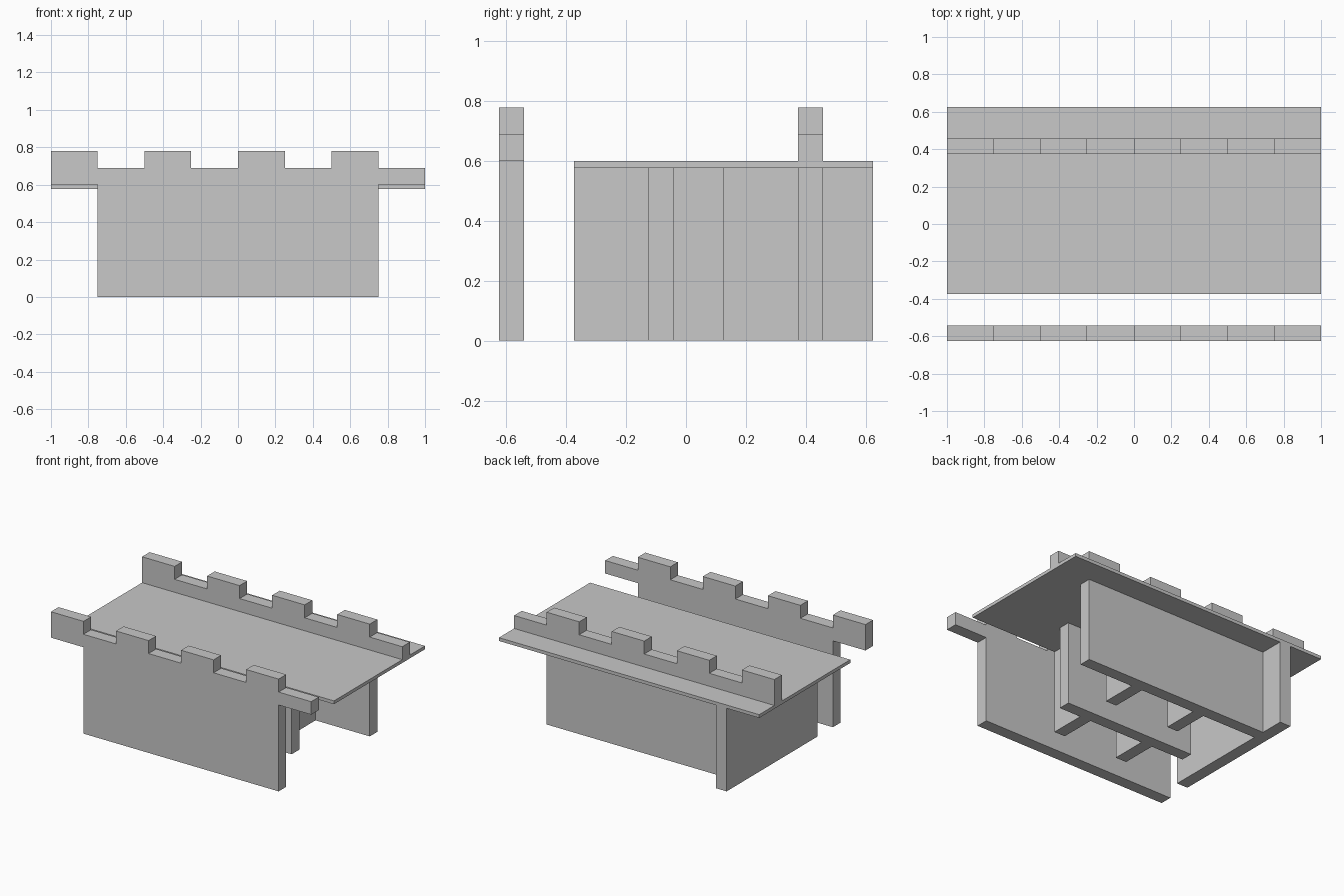
import bpy
import bmesh

if "Cube" in bpy.data.objects:
    bpy.data.objects.remove(bpy.data.objects["Cube"], do_unlink=True)

GREY = (0.58, 0.58, 0.58, 1.0)
stone = bpy.data.materials.new("light grey")
stone.use_nodes = True
stone.diffuse_color = GREY
stone.node_tree.nodes["Principled BSDF"].inputs["Base Color"].default_value = GREY

T = 1 / 12                      # wall thickness
STEP = 0.25                     # battlement module
UNDER, DECK, NOTCH, TOP = 0.577, 0.60, 0.69, 0.78


def panel(name, outline, y0, y1):
    """Extrude an x-z outline from y0 back to y1."""
    bm = bmesh.new()
    face = bm.faces.new([bm.verts.new((x, y0, z)) for x, z in outline])
    new = bmesh.ops.extrude_face_region(bm, geom=[face])["geom"]
    verts = [v for v in new if isinstance(v, bmesh.types.BMVert)]
    bmesh.ops.translate(bm, verts=verts, vec=(0, y1 - y0, 0))
    bmesh.ops.recalc_face_normals(bm, faces=bm.faces)
    mesh = bpy.data.meshes.new(name)
    bm.to_mesh(mesh)
    bm.free()
    mesh.materials.append(stone)
    obj = bpy.data.objects.new(name, mesh)
    bpy.context.scene.collection.objects.link(obj)
    return obj


def box(name, x0, x1, y0, y1, z0=0.0, z1=UNDER):
    return panel(name, [(x0, z0), (x1, z0), (x1, z1), (x0, z1)], y0, y1)


def battlement():
    """Crenellated top edge, from the left end to the right end."""
    edge = []
    for i in range(8):
        z = NOTCH if i % 2 else TOP
        edge += [(-1 + i * STEP, z), (-1 + (i + 1) * STEP, z)]
    return edge


# Freestanding front wall with overhanging parapet ends
legs = [(1, DECK), (0.75, DECK), (0.75, 0), (-0.75, 0), (-0.75, DECK), (-1, DECK)]
panel("front_wall", battlement() + legs, -0.625, -0.625 + T)

# Walkway deck and the parapet standing on it
box("deck", -1, 1, -0.375, 0.625, UNDER, DECK)
panel("back_parapet", battlement() + [(1, DECK), (-1, DECK)], 0.375, 0.375 + T)

# Supporting walls under the deck
box("side_wall", -0.75, -0.75 + T, -0.375, 0.625)
box("back_wall", -0.75 + T, 0.75, 0.375, 0.375 + T)
box("middle_wall", -0.5, 0.5, -0.125, -0.125 + T)

# Short cross walls joined to the middle and back walls
for side, x in (("right", -0.25), ("left", 0.25)):
    box(f"front_cross_wall_{side}", x, x + T, -0.375, -0.125)
    box(f"back_cross_wall_{side}", x, x + T, 0.125, 0.375)
